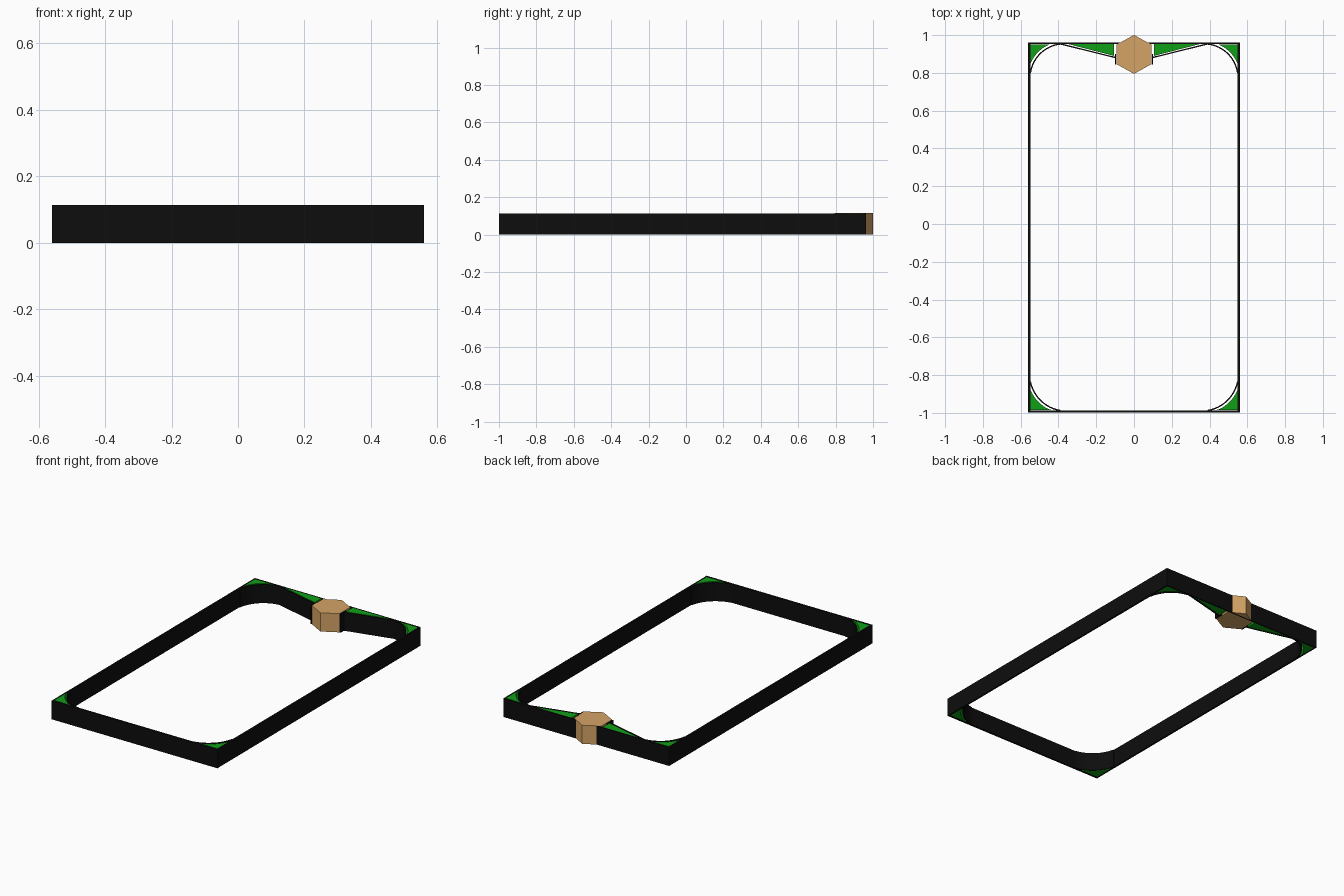
import bpy, bmesh, math
from mathutils import Vector

if "Cube" in bpy.data.objects:
    bpy.data.objects.remove(bpy.data.objects["Cube"])

H = 0.113


def material(name, rgb):
    m = bpy.data.materials.new(name)
    m.diffuse_color = (*rgb, 1)
    m.use_nodes = True
    m.node_tree.nodes["Principled BSDF"].inputs["Base Color"].default_value = m.diffuse_color
    return m


BLACK = material("black", (0.004, 0.004, 0.004))
GREEN = material("green", (0.005, 0.35, 0.008))
TAN = material("tan", (0.66, 0.37, 0.13))


def prism(name, pts, mat, z0=0.0, z1=H):
    """Extrude a plan outline upward."""
    bm = bmesh.new()
    face = bm.faces.new([bm.verts.new((x, y, z0)) for x, y in pts])
    ext = bmesh.ops.extrude_face_region(bm, geom=[face])
    verts = [g for g in ext["geom"] if isinstance(g, bmesh.types.BMVert)]
    bmesh.ops.translate(bm, verts=verts, vec=(0, 0, z1 - z0))
    bmesh.ops.recalc_face_normals(bm, faces=bm.faces)
    mesh = bpy.data.meshes.new(name)
    bm.to_mesh(mesh)
    bm.free()
    mesh.materials.append(mat)
    ob = bpy.data.objects.new(name, mesh)
    bpy.context.collection.objects.link(ob)
    return ob


def wall(name, path, t):
    """Thin upright strip, thickened to the left of the path."""
    pts = [Vector(p) for p in path]
    side = []
    for i, p in enumerate(pts):
        d = pts[min(i + 1, len(pts) - 1)] - pts[max(i - 1, 0)]
        d.normalize()
        side.append(p + Vector((-d.y, d.x)) * t)
    return prism(name, pts + side[::-1], BLACK)


def arc(a, b, sag, n=12):
    """Circular arc from a to b bulging right of the chord."""
    a, b = Vector(a), Vector(b)
    c = (b - a).length
    r = (c * c / 4 + sag * sag) / (2 * sag)
    half = math.asin(c / 2 / r)
    u = (b - a).normalized()
    out = Vector((u.y, -u.x))
    centre = (a + b) / 2 - out * (r - sag)
    angles = [half * (2 * i / n - 1) for i in range(n + 1)]
    return [centre + out * r * math.cos(t) + u * r * math.sin(t) for t in angles]


# Outer rails
def box(name, x0, x1, y0, y1):
    prism(name, [(x0, y0), (x1, y0), (x1, y1), (x0, y1)], BLACK)


box("front_rail", -0.56, 0.56, -0.999, -0.987)
box("back_rail", -0.56, 0.56, 0.953, 0.962)

for s, label in ((-1, "left"), (1, "right")):
    def flip(pts):
        return [(s * p[0], p[1]) for p in pts]

    box(label + "_rail", *sorted((s * 0.56, s * 0.549)), -0.999, 0.962)

    # Curved corner guides, outlined for the right side
    back = arc((0.552, 0.80), (0.385, 0.957), 0.04)
    front = arc((0.39, -0.991), (0.552, -0.835), 0.035)
    for end, curve, y in (("back", back, 0.951), ("front", front, -0.985)):
        path = flip(curve)
        wall(f"{label}_{end}_corner_guide", path if s > 0 else path[::-1], 0.007)
        # Green corner filling, set just behind the guide
        sy = 1 if y > 0 else -1
        fill = [(min(p.x + 0.007, 0.549), sy * min(abs(p.y) + 0.007, abs(y)))
                for p in curve if p.x + 0.007 < 0.549 and abs(p.y) + 0.007 < abs(y)]
        first, last = fill[0], fill[-1]
        if sy > 0:
            fill = [(0.549, first[1] - 0.02)] + fill + [(last[0] - 0.02, y), (0.549, y)]
        else:
            fill = [(first[0] - 0.02, y)] + fill + [(0.549, last[1] + 0.02), (0.549, y)]
        prism(f"{label}_{end}_corner_fill", flip(fill), GREEN)

    # Slanted deflector and its end tab beside the hexagon
    prism(label + "_deflector", flip([(0.39, 0.957), (0.10, 0.885),
                                      (0.10, 0.878), (0.39, 0.950)]), BLACK)
    prism(label + "_end_tab", flip([(0.094, 0.90), (0.101, 0.90),
                                    (0.101, 0.845), (0.094, 0.845)]), BLACK)
    prism(label + "_deflector_fill", flip([(0.35, 0.953), (0.105, 0.953),
                                           (0.105, 0.890)]), GREEN)

# Hexagonal block
R = 0.103
prism("hexagon_block",
      [(R * math.sin(i * math.pi / 3) * 1.04, 0.898 + R * math.cos(i * math.pi / 3))
       for i in range(6)], TAN, 0, H + 0.001)
